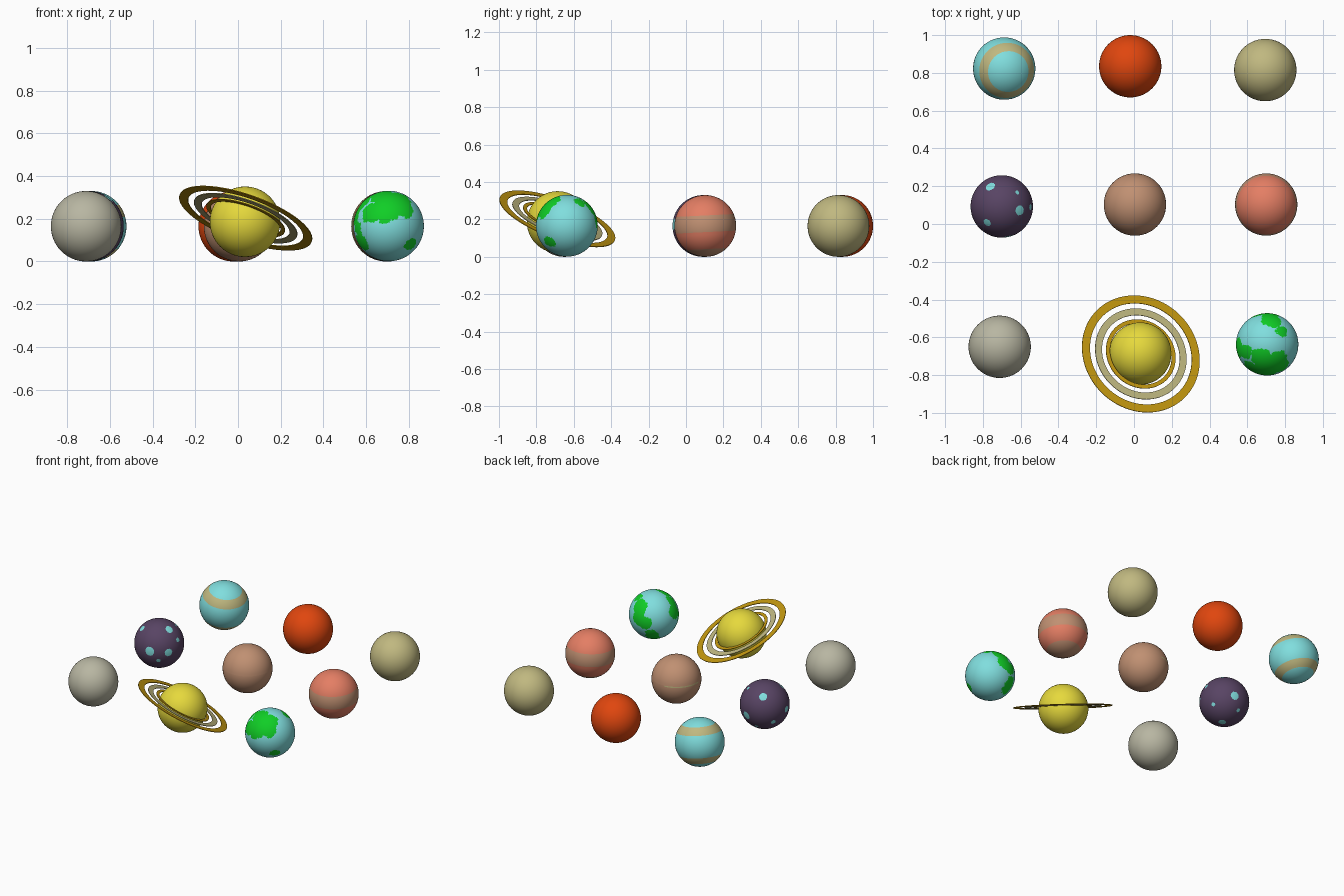
import bpy, bmesh, math
from mathutils import Vector, noise

if "Cube" in bpy.data.objects:
    bpy.data.objects.remove(bpy.data.objects["Cube"])

R = 0.165


def lin(c):
    c /= 255
    return c / 12.92 if c <= 0.04045 else ((c + 0.055) / 1.055) ** 2.4


def mat(name, r, g, b):
    m = bpy.data.materials.new(name)
    m.diffuse_color = (lin(r), lin(g), lin(b), 1)
    m.use_nodes = True
    m.node_tree.nodes["Principled BSDF"].inputs["Base Color"].default_value = m.diffuse_color
    return m


grey = mat("stone grey", 184, 182, 162)
purple = mat("dark purple", 88, 68, 100)
teal = mat("pale teal", 128, 222, 222)
khaki = mat("khaki", 192, 184, 128)
red = mat("orange red", 224, 70, 14)
brown = mat("clay brown", 192, 144, 114)
salmon = mat("salmon", 228, 126, 100)
yellow = mat("yellow", 230, 217, 60)
gold = mat("gold", 196, 152, 16)
green = mat("leaf green", 16, 206, 38)


def planet(name, loc, mats, rule=None, cuts=(), axis=(0, 0, 1), dense=False):
    """Smooth ball; cuts = heights (in radii) along axis, rule(direction) -> material index."""
    axis = Vector(axis).normalized()
    bm = bmesh.new()
    if dense:
        bmesh.ops.create_icosphere(bm, subdivisions=7, radius=R)
    else:
        bmesh.ops.create_uvsphere(bm, u_segments=56, v_segments=32, radius=R)
        q = Vector((0, 0, 1)).rotation_difference(axis)
        for v in bm.verts:
            v.co = q @ v.co
    for h in cuts:
        bmesh.ops.bisect_plane(bm, geom=bm.verts[:] + bm.edges[:] + bm.faces[:],
                               plane_co=axis * h * R, plane_no=axis, dist=1e-5)
    for f in bm.faces:
        f.smooth = True
        if rule:
            f.material_index = rule(f.calc_center_median().normalized())
    me = bpy.data.meshes.new(name)
    bm.to_mesh(me)
    bm.free()
    for m in mats:
        me.materials.append(m)
    ob = bpy.data.objects.new(name, me)
    ob.location = loc
    bpy.context.collection.objects.link(ob)
    return ob


def toward(view, u, v):
    """Direction of a surface point seen at (u right, v up) from a viewing direction."""
    c = Vector(view).normalized()
    right = Vector((0, 0, 1)).cross(c)
    right = right.normalized() if right.length > 1e-4 else Vector((1, 0, 0))
    up = c.cross(right)
    return (u * right + v * up + math.sqrt(max(0, 1 - u * u - v * v)) * c).normalized()


TOP, FRONT = (0, 0, 1), (0, -1, 0)
FR, BL, BELOW = (0.494, -0.752, 0.438), (-0.494, 0.752, 0.438), (0.55, 0.66, -0.515)


def blobs(table):
    return [(toward(w, u, v), r) for w, spots in table for u, v, r in spots]


# Plain planets
planet("grey_planet", (-0.711, -0.65, R), [grey])
planet("red_planet", (-0.02, 0.835, R), [red])
planet("khaki_planet", (0.695, 0.815, R), [khaki])

# Brown planet with a thin khaki streak on the back
def streak(d):
    a = math.degrees(math.atan2(d.x * -0.834 + d.y * -0.55, d.x * -0.55 + d.y * 0.835))
    return int(0.05 < d.z < 0.10 and -24 < a < 62)
planet("brown_planet", (0.005, 0.103, R), [brown, khaki], streak, (0.05, 0.10))

# Banded planets
ax = Vector((0.172, -0.129, 0.977)).normalized()
planet("teal_banded_planet", (-0.687, 0.823, R), [teal, khaki],
       lambda d: int(0.45 < d.dot(ax) < 0.75 or -0.76 < d.dot(ax) < -0.48),
       (0.45, 0.75, -0.76, -0.48), ax)
ax2 = Vector((0, -0.05, 1)).normalized()
planet("salmon_banded_planet", (0.70, 0.103, R), [salmon, brown],
       lambda d: int(-0.2 < d.dot(ax2) < 0.34 or d.dot(ax2) < -0.75),
       (-0.2, 0.34, -0.75), ax2)

# Dark planet with round teal spots
spots = blobs([
    (TOP, [(-0.37, 0.645, 0.16), (0.5, 0.45, 0.07), (0.58, -0.13, 0.16), (-0.47, -0.52, 0.13)]),
    (FR, [(-0.36, -0.36, 0.19), (0.4, -0.4, 0.16), (0.76, 0.12, 0.09), (0, -0.72, 0.09)]),
    (BL, [(-0.72, -0.48, 0.17)]),
    (BELOW, [(-0.44, -0.08, 0.08), (-0.08, -0.8, 0.15), (0.56, -0.32, 0.08)]),
    ((-1, 0, 0), [(0.1, 0.0, 0.13), (-0.5, -0.4, 0.1)]),
])
planet("spotted_planet", (-0.70, 0.093, R), [purple, teal],
       lambda d: int(any((d - s).length < r for s, r in spots)), dense=True)

# Ocean planet with ragged green continents
land = blobs([
    (FRONT, [(0, 0.55, 0.42), (-0.5, 0.4, 0.32), (0.45, 0.5, 0.3), (-0.1, 0.22, 0.18),
             (-0.78, -0.45, 0.28), (-0.88, -0.1, 0.2), (0.64, -0.52, 0.2)]),
    (TOP, [(-0.2, -0.45, 0.36), (0.35, -0.5, 0.32), (-0.7, -0.25, 0.25),
           (0.2, 0.75, 0.28), (0.48, 0.42, 0.2)]),
    (BL, [(-0.55, 0.25, 0.32), (-0.6, -0.2, 0.3), (0.85, 0.1, 0.32), (-0.05, -0.85, 0.28)]),
    (BELOW, [(0.8, 0.35, 0.28), (0.65, -0.55, 0.25)]),
])
def is_land(d):
    wob = 0.07 * noise.noise(d * 5) + 0.05 * noise.noise(d * 13)
    return int(any((d - s).length < r + wob for s, r in land))
planet("ocean_planet", (0.705, -0.637, R + 0.001), [teal, green], is_land, dense=True)

# Ringed planet: ball and three flat tilted rings
planet("ringed_planet", (0.033, -0.686, 0.186), [yellow])
tilt = Vector((0, 0, 1)).rotation_difference(Vector((0.315, 0.332, 0.889)))


def ring(name, r0, r1, m, n=96, t=0.002):
    bm = bmesh.new()
    loops = []
    for r, z in ((r0, -t), (r1, -t), (r1, t), (r0, t)):
        loops.append([bm.verts.new((r * math.cos(2 * math.pi * i / n),
                                    r * math.sin(2 * math.pi * i / n), z)) for i in range(n)])
    for k in range(4):
        a, b = loops[k], loops[(k + 1) % 4]
        for i in range(n):
            j = (i + 1) % n
            bm.faces.new((a[i], a[j], b[j], b[i]))
    bmesh.ops.recalc_face_normals(bm, faces=bm.faces[:])
    me = bpy.data.meshes.new(name)
    bm.to_mesh(me)
    bm.free()
    me.materials.append(m)
    ob = bpy.data.objects.new(name, me)
    ob.rotation_mode = 'QUATERNION'
    ob.rotation_quaternion = tilt
    ob.location = (0.036, -0.688, 0.203)
    bpy.context.collection.objects.link(ob)


ring("outer_ring", 0.284, 0.328, gold)
ring("middle_ring", 0.217, 0.255, khaki)
ring("inner_ring", 0.172, 0.194, gold)
